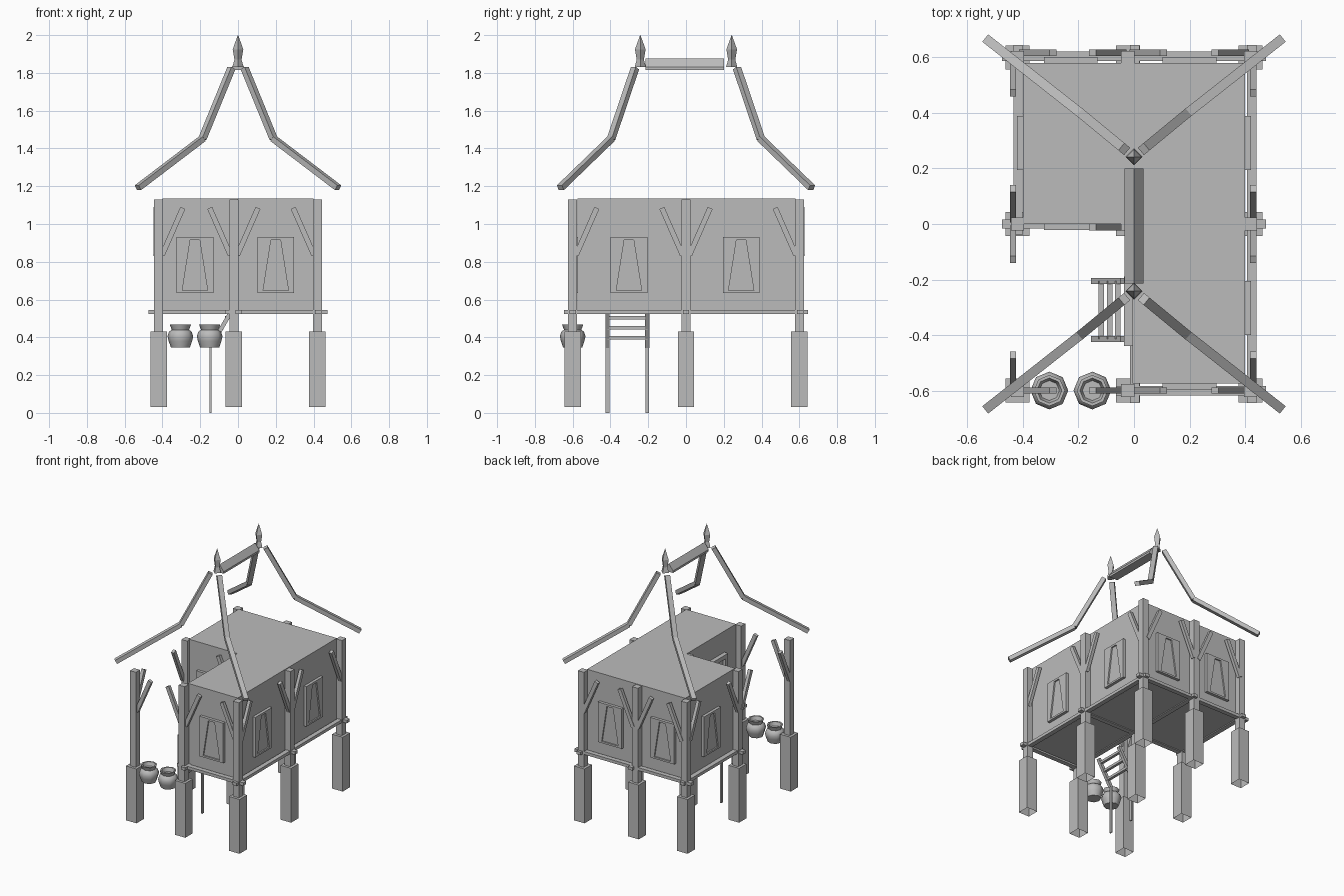
import bpy, bmesh, math
from mathutils import Vector, Matrix

cube = bpy.data.objects.get("Cube")
if cube:
    bpy.data.objects.remove(cube, do_unlink=True)

grey = bpy.data.materials.new("plain_grey")
grey.use_nodes = True
grey.diffuse_color = (0.5, 0.5, 0.5, 1)
grey.node_tree.nodes["Principled BSDF"].inputs["Base Color"].default_value = (0.5, 0.5, 0.5, 1)


def finish(name, bm):
    bmesh.ops.recalc_face_normals(bm, faces=bm.faces[:])
    mesh = bpy.data.meshes.new(name)
    bm.to_mesh(mesh)
    bm.free()
    mesh.materials.append(grey)
    obj = bpy.data.objects.new(name, mesh)
    bpy.context.collection.objects.link(obj)
    return obj


def box(name, lo, hi, open_bottom=False):
    bm = bmesh.new()
    lo, hi = Vector(lo), Vector(hi)
    size = Matrix.Diagonal((*(hi - lo), 1))
    bmesh.ops.create_cube(bm, size=1, matrix=Matrix.Translation((lo + hi) / 2) @ size)
    if open_bottom:
        low = [f for f in bm.faces if f.normal.z < -0.9]
        bmesh.ops.delete(bm, geom=low, context='FACES_ONLY')
    return finish(name, bm)


def strut(name, p, q, width, height):
    """Rectangular bar from p to q."""
    p, q = Vector(p), Vector(q)
    d = (q - p).normalized()
    side = d.cross(Vector((0, 0, 1))).normalized()
    up = side.cross(d)
    turn = Matrix((side, d, up)).transposed().to_4x4()
    bm = bmesh.new()
    size = Matrix.Diagonal((width, (q - p).length, height, 1))
    bmesh.ops.create_cube(bm, size=1, matrix=Matrix.Translation((p + q) / 2) @ turn @ size)
    return finish(name, bm)


def prism(name, outline, depth, matrix):
    """Outline in local x, y pushed along local z."""
    bm = bmesh.new()
    face = bm.faces.new([bm.verts.new((x, y, 0)) for x, y in outline])
    moved = bmesh.ops.extrude_face_region(bm, geom=[face])["geom"]
    bmesh.ops.translate(bm, vec=(0, 0, depth), verts=[v for v in moved if isinstance(v, bmesh.types.BMVert)])
    bm.transform(matrix)
    return finish(name, bm)


def lathe(name, profile, sides, place):
    bm = bmesh.new()
    rings = []
    for r, z in profile:
        steps = [i * math.tau / sides for i in range(sides)]
        rings.append([bm.verts.new((r * math.cos(a), r * math.sin(a), z)) for a in steps])
    for a, b in zip(rings, rings[1:]):
        for i in range(sides):
            j = (i + 1) % sides
            bm.faces.new((a[i], a[j], b[j], b[i]))
    bm.faces.new(rings[0])
    bm.faces.new(rings[-1])
    bm.transform(Matrix.Translation(place))
    return finish(name, bm)


# L-shaped house body
plan = [(-0.40, 0.58), (-0.40, 0), (-0.005, 0), (-0.005, -0.575), (0.40, -0.575), (0.40, 0.58)]
prism("house_body", plan, 0.605, Matrix.Translation((0, 0, 0.53)))

# Posts with thick footings
XS, YS = (-0.42, -0.022, 0.42), (-0.6, 0, 0.6)
for x in XS:
    for y in YS:
        box("footing", (x - 0.043, y - 0.043, 0.03), (x + 0.043, y + 0.043, 0.43), True)
        box("post", (x - 0.024, y - 0.024, 0.43), (x + 0.024, y + 0.024, 1.13))

# Floor beams crossing at the posts
B = 0.017
for y, x0 in ((-0.6, -0.065), (0, -0.475), (0.605, -0.475)):
    box("floor_beam", (x0, y - B, 0.524), (0.475, y + B, 0.546))
for x, y0 in ((-0.418, -0.04), (0.003, -0.645), (0.424, -0.645)):
    box("floor_beam", (x - B, y0, 0.524), (x + B, 0.645, 0.546))


# Slanted braces beside the posts
def brace(x, y, dx, dy):
    def at(reach, z):
        return (x + dx * reach, y + dy * reach, z)
    strut("brace", at(0.018, 0.835), at(0.128, 1.085), 0.023, 0.028)


for y in (-0.6, 0.617):
    for x, dirs in zip(XS, ((1,), (-1, 1), (-1,))):
        for d in dirs:
            brace(x, y, d, 0)
for x in (-0.436, 0.43):
    for y, dirs in zip(YS, ((1,), (-1, 1), (-1,))):
        for d in dirs:
            brace(x, y, 0, d)
brace(XS[1], -0.012, -1, 0)


# Window panels with a recessed tapered opening
def window(x, y, angle):
    bm = bmesh.new()
    outer = [(-0.097, 0.635), (0.097, 0.635), (0.097, 0.93), (-0.097, 0.93)]
    inner = [(-0.067, 0.648), (0.067, 0.648), (0.025, 0.915), (-0.025, 0.915)]
    rings = [[bm.verts.new((u, v, z)) for u, z in shape]
             for shape, v in ((outer, 0.005), (outer, -0.021), (inner, -0.021), (inner, -0.011))]
    for a, b in zip(rings, rings[1:]):
        for i in range(4):
            j = (i + 1) % 4
            bm.faces.new((a[i], a[j], b[j], b[i]))
    bm.faces.new(rings[-1])
    bm.faces.new(rings[0])
    bm.transform(Matrix.Translation((x, y, 0)) @ Matrix.Rotation(angle, 4, 'Z'))
    finish("window", bm)


window(0.2, -0.575, 0)
window(-0.228, 0, 0)
for x in (-0.228, 0.2):
    window(x, 0.58, math.pi)
for y in (-0.302, 0.292):
    window(0.40, y, math.pi / 2)
window(-0.40, 0.292, -math.pi / 2)

# Doorway above the ladder
for y in (-0.44, -0.22):
    box("door_jamb", (-0.036, y, 0.546), (0, y + 0.03, 0.95))
box("door_lintel", (-0.036, -0.44, 0.95), (0, -0.19, 0.98))
box("door_panel", (-0.015, -0.41, 0.546), (0, -0.22, 0.95))

# Ladder: slanted rails, rungs and thin legs
for y in (-0.415, -0.205):
    strut("ladder_rail", (-0.145, y, 0.35), (-0.04, y, 0.53), 0.022, 0.022)
    box("ladder_leg", (-0.152, y - 0.01, 0), (-0.141, y + 0.01, 0.36))
for i in range(3):
    x, z = -0.118 + 0.03 * i, 0.397 + 0.053 * i
    box("ladder_rung", (x - 0.01, -0.415, z - 0.009), (x + 0.01, -0.205, z + 0.009))

# Storage pots
POT = [(0.05, 0.345), (0.062, 0.38), (0.068, 0.405), (0.06, 0.43), (0.046, 0.44),
       (0.056, 0.467), (0.045, 0.467), (0.036, 0.44)]
for x in (-0.305, -0.15):
    pot = lathe("pot", POT, 8, (x, -0.6, 0))
    bpy.ops.object.select_all(action='DESELECT')
    pot.select_set(True)
    bpy.context.view_layer.objects.active = pot
    bpy.ops.object.shade_smooth_by_angle(angle=math.radians(50))

# Bent corner rafters
for sx in (-1, 1):
    for sy in (-1, 1):
        top, bend, eave = [(sx * x, sy * y, z) for x, y, z in
                           ((0.035, 0.27, 1.825), (0.188, 0.396, 1.452), (0.53, 0.665, 1.192))]
        strut("upper_rafter", top, bend, 0.034, 0.03)
        strut("lower_rafter", bend, eave, 0.034, 0.03)

# Ridge cap and finials
cap = [(-0.034, 1.815), (0.034, 1.815), (0.034, 1.83), (0, 1.875), (-0.034, 1.83)]
prism("ridge", cap, 0.415, Matrix.Translation((0, 0.2, 0)) @ Matrix.Rotation(math.pi / 2, 4, 'X'))
SPIKE = [(0.03, 1.83), (0.019, 1.87), (0.028, 1.925), (0.001, 2.0)]
for y in (-0.242, 0.242):
    lathe("finial", SPIKE, 4, (0, y, 0))
